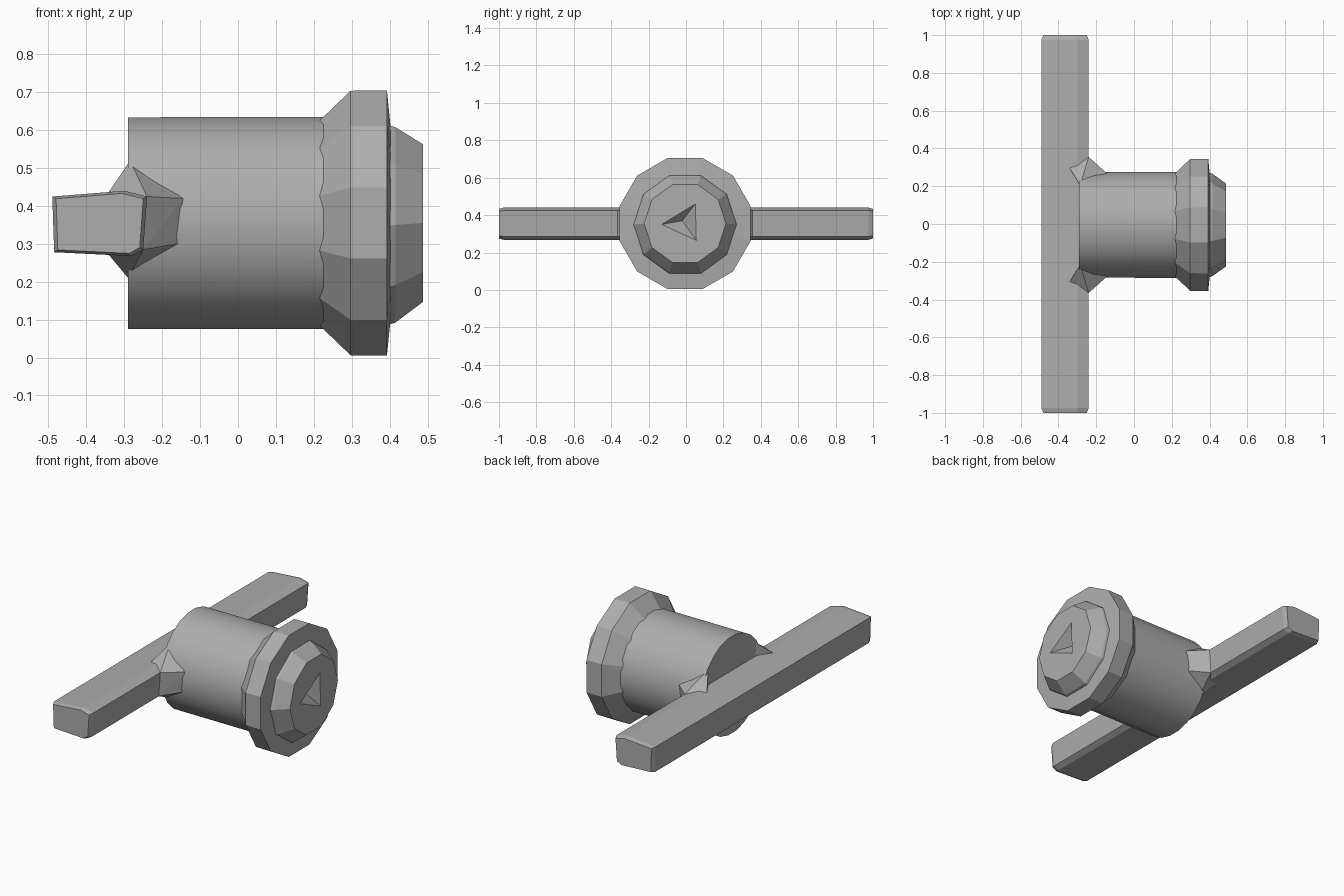
import bpy, bmesh
from math import cos, sin, pi
from mathutils import Vector

cube = bpy.data.objects.get("Cube")
if cube:
    bpy.data.objects.remove(cube, do_unlink=True)

GREY = (0.42, 0.42, 0.42, 1)
metal = bpy.data.materials.new("plain grey")
metal.use_nodes = True
metal.diffuse_color = GREY
metal.node_tree.nodes["Principled BSDF"].inputs["Base Color"].default_value = GREY

CY, CZ = -0.005, 0.355   # axis of the round parts


def finish(name, bm, angle=None):
    bmesh.ops.recalc_face_normals(bm, faces=bm.faces)
    mesh = bpy.data.meshes.new(name)
    bm.to_mesh(mesh)
    bm.free()
    mesh.materials.append(metal)
    ob = bpy.data.objects.new(name, mesh)
    bpy.context.collection.objects.link(ob)
    if angle:
        bpy.ops.object.select_all(action='DESELECT')
        ob.select_set(True)
        bpy.context.view_layer.objects.active = ob
        bpy.ops.object.shade_smooth_by_angle(angle=angle)
    return ob


def loft(bm, rings, cap_start=True, cap_end=True):
    rows = [[bm.verts.new(p) for p in ring] for ring in rings]
    n = len(rows[0])
    for a, b in zip(rows, rows[1:]):
        for i in range(n):
            j = (i + 1) % n
            bm.faces.new((a[i], a[j], b[j], b[i]))
    if cap_start:
        bm.faces.new(rows[0])
    if cap_end:
        bm.faces.new(rows[-1])
    return rows


def ring(x, r, sides, z=CZ):
    # Polygon around the x axis, r measured to the flat sides
    r /= cos(pi / sides)
    angles = [2 * pi * (i + 0.5) / sides for i in range(sides)]
    return [(x, CY + r * sin(a), z + r * cos(a)) for a in angles]


# Round body
bm = bmesh.new()
loft(bm, [ring(-0.29, 0.279, 24), ring(0.24, 0.28, 24)])
finish("body", bm, pi / 6)

# Faceted flange
bm = bmesh.new()
loft(bm, [ring(0.215, 0.27, 12), ring(0.297, 0.349, 12),
          ring(0.393, 0.35, 12), ring(0.402, 0.26, 12)])
finish("flange", bm)

# End cap with a three-sided dent
bm = bmesh.new()
rows = loft(bm, [ring(0.39, 0.265, 10, 0.35), ring(0.415, 0.258, 10, 0.35),
                 ring(0.488, 0.208, 10)], cap_end=False)
dent = [bm.verts.new((0.488, y, z)) for y, z in
        ((-0.13, 0.35), (0.05, 0.46), (0.055, 0.265))]
tip = bm.verts.new((0.42, -0.02, 0.37))
rim = [bm.edges.get((rows[-1][i - 1], rows[-1][i])) for i in range(10)]
hole = [bm.edges.new((dent[i - 1], dent[i])) for i in range(3)]
bmesh.ops.triangle_fill(bm, edges=rim + hole, use_beauty=True, normal=(1, 0, 0))
for f in [f for f in bm.faces if all(v in dent for v in f.verts)]:
    bm.faces.remove(f)
for i in range(3):
    bm.faces.new((dent[i - 1], dent[i], tip))
finish("end_cap", bm)

# Crossbar with slightly tapered ends
section = [(-0.49, 0.425), (-0.30, 0.44), (-0.24, 0.425),
           (-0.25, 0.285), (-0.28, 0.268), (-0.485, 0.278)]
mid = Vector((-0.365, 0.355))


def bar_ring(y, s):
    pts = [mid + (Vector(p) - mid) * s for p in section]
    return [(p.x, y, p.y) for p in pts]


bm = bmesh.new()
loft(bm, [bar_ring(-1, 0.92), bar_ring(-0.975, 1),
          bar_ring(0.975, 1), bar_ring(1, 0.92)])
finish("crossbar", bm)

# Flared joints where the bar meets the body
for side, name in ((1, "left_joint"), (-1, "right_joint")):
    bm = bmesh.new()
    for x, y, z in ((-0.24, 0.36, 0.425), (-0.25, 0.36, 0.285),
                    (-0.145, 0.275, 0.42), (-0.16, 0.275, 0.30),
                    (-0.34, 0.30, 0.438), (-0.34, 0.30, 0.27),
                    (-0.285, 0.21, 0.52), (-0.29, 0.21, 0.21),
                    (-0.2, 0.2, 0.36)):
        bm.verts.new((x, side * y + CY, z))
    hull = bmesh.ops.convex_hull(bm, input=bm.verts)
    inner = {g for g in hull["geom_interior"] if isinstance(g, bmesh.types.BMVert)}
    bmesh.ops.delete(bm, geom=list(inner), context='VERTS')
    finish(name, bm)
